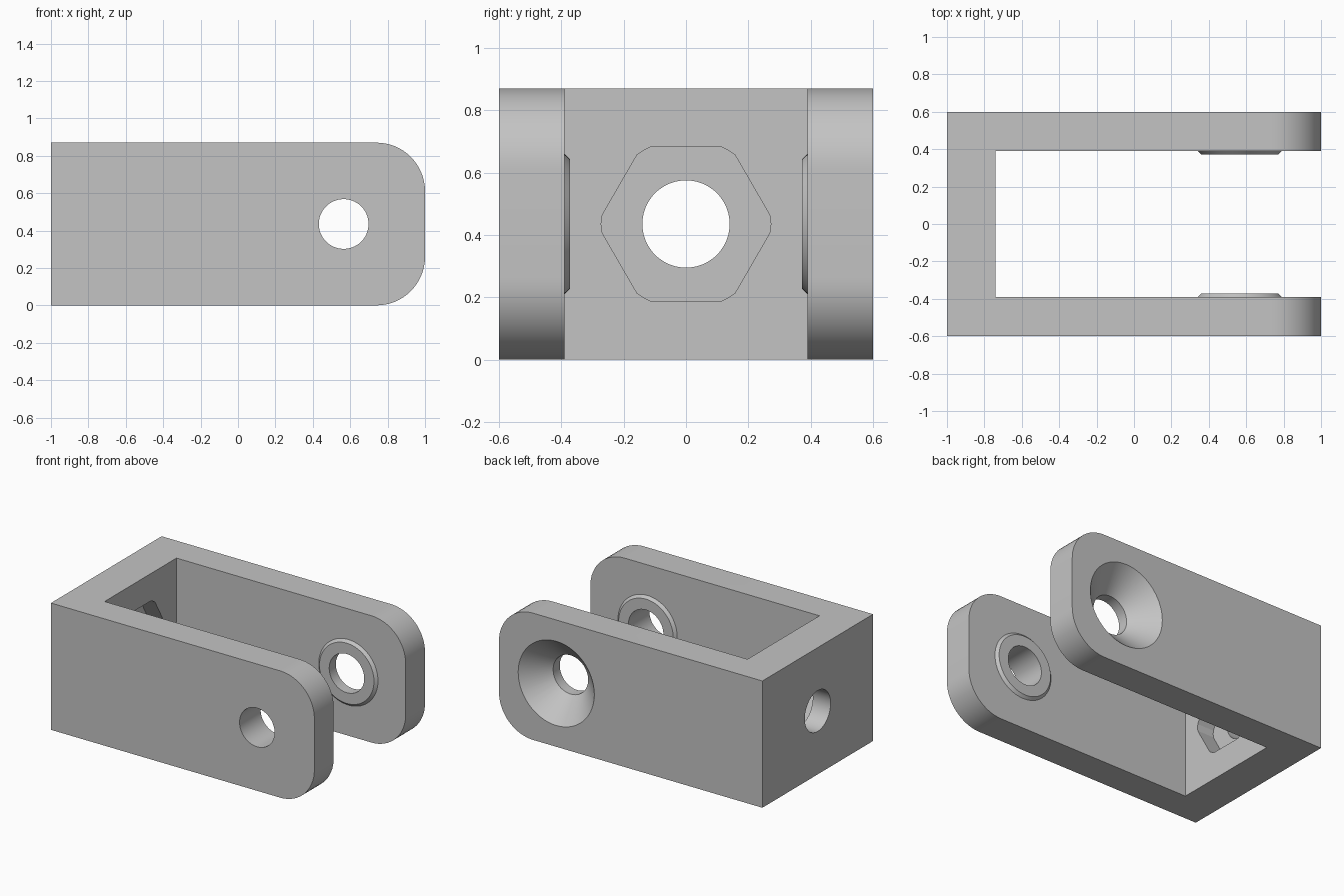
import bpy, bmesh
from math import cos, sin, pi, radians

if "Cube" in bpy.data.objects:
    bpy.data.objects.remove(bpy.data.objects["Cube"], do_unlink=True)

HEIGHT, HALF_WIDTH, INNER = 0.87, 0.6, 0.39
WALL_X = -0.74
MID_Z = HEIGHT / 2
PIN_X, PIN_R = 0.565, 0.133

grey = bpy.data.materials.new("plain grey")
grey.use_nodes = True
colour = (0.55, 0.55, 0.55, 1)
grey.diffuse_color = colour
grey.node_tree.nodes["Principled BSDF"].inputs["Base Color"].default_value = colour


def loft(name, rings):
    """Closed solid through a series of matching point rings."""
    bm = bmesh.new()
    loops = [[bm.verts.new(p) for p in ring] for ring in rings]
    n = len(loops[0])
    for a, b in zip(loops, loops[1:]):
        for i in range(n):
            j = (i + 1) % n
            bm.faces.new((a[i], a[j], b[j], b[i]))
    bm.faces.new(loops[0])
    bm.faces.new(loops[-1])
    bmesh.ops.recalc_face_normals(bm, faces=bm.faces)
    mesh = bpy.data.meshes.new(name)
    bm.to_mesh(mesh)
    bm.free()
    obj = bpy.data.objects.new(name, mesh)
    bpy.context.collection.objects.link(obj)
    mesh.materials.append(grey)
    return obj


def turned_y(name, stations, n=72):
    """Round solid along y at the pin, from (y, radius) stations."""
    return loft(name, [[(PIN_X + r * cos(2 * pi * i / n), y, MID_Z + r * sin(2 * pi * i / n))
                        for i in range(n)] for y, r in stations])


def prism_x(name, x0, x1, radius, n=72):
    """Solid along x whose outline radius depends on the angle in degrees."""
    def ring(x):
        angles = [360 * i / n for i in range(n)]
        return [(x, radius(a) * cos(radians(a)), MID_Z + radius(a) * sin(radians(a)))
                for a in angles]
    return loft(name, [ring(x0), ring(x1)])


def combine(target, tool, operation):
    mod = target.modifiers.new(tool.name, 'BOOLEAN')
    mod.operation, mod.solver, mod.object = operation, 'EXACT', tool
    bpy.context.view_layer.objects.active = target
    bpy.ops.object.modifier_apply(modifier=mod.name)
    bpy.data.objects.remove(tool, do_unlink=True)


# Block with rounded free end
corner = 0.26
outline = [(-1, HEIGHT), (-1, 0)]
for cz, start in ((corner, -90), (HEIGHT - corner, 0)):
    for i in range(17):
        a = radians(start + 90 * i / 16)
        outline.append((1 - corner + corner * cos(a), cz + corner * sin(a)))
clevis = loft("clevis_bracket", [[(x, y, z) for x, z in outline]
                                 for y in (-HALF_WIDTH, HALF_WIDTH)])

# Slot between the arms
slot = [(WALL_X, -INNER), (1.2, -INNER), (1.2, INNER), (WALL_X, INNER)]
combine(clevis, loft("slot", [[(x, y, z) for x, y in slot] for z in (-0.2, HEIGHT + 0.2)]),
        'DIFFERENCE')

# Chamfered bosses on the inner arm faces
for side in (-1, 1):
    boss = turned_y("boss", [(side * (INNER + 0.05), 0.225), (side * INNER, 0.225),
                             (side * (INNER - 0.018), 0.207)])
    combine(clevis, boss, 'UNION')

# Pin hole through both arms, countersunk in the back arm
combine(clevis, turned_y("pin_hole", [(-0.8, PIN_R), (0.8, PIN_R)]), 'DIFFERENCE')
combine(clevis, turned_y("countersink", [(HALF_WIDTH - 0.156, PIN_R),
                                         (HALF_WIDTH + 0.01, PIN_R + 0.166)]), 'DIFFERENCE')

# Bolt hole and corner-relieved hexagonal nut pocket in the end wall
combine(clevis, prism_x("bolt_hole", -1.2, -0.5, lambda a: 0.14), 'DIFFERENCE')
combine(clevis, prism_x("nut_pocket", WALL_X - 0.125, WALL_X + 0.1,
                        lambda a: min(0.272, 0.247 / cos(radians(a % 60 - 30)))), 'DIFFERENCE')

bpy.ops.object.select_all(action='DESELECT')
clevis.select_set(True)
bpy.context.view_layer.objects.active = clevis
bpy.ops.object.shade_smooth_by_angle(angle=radians(20))
